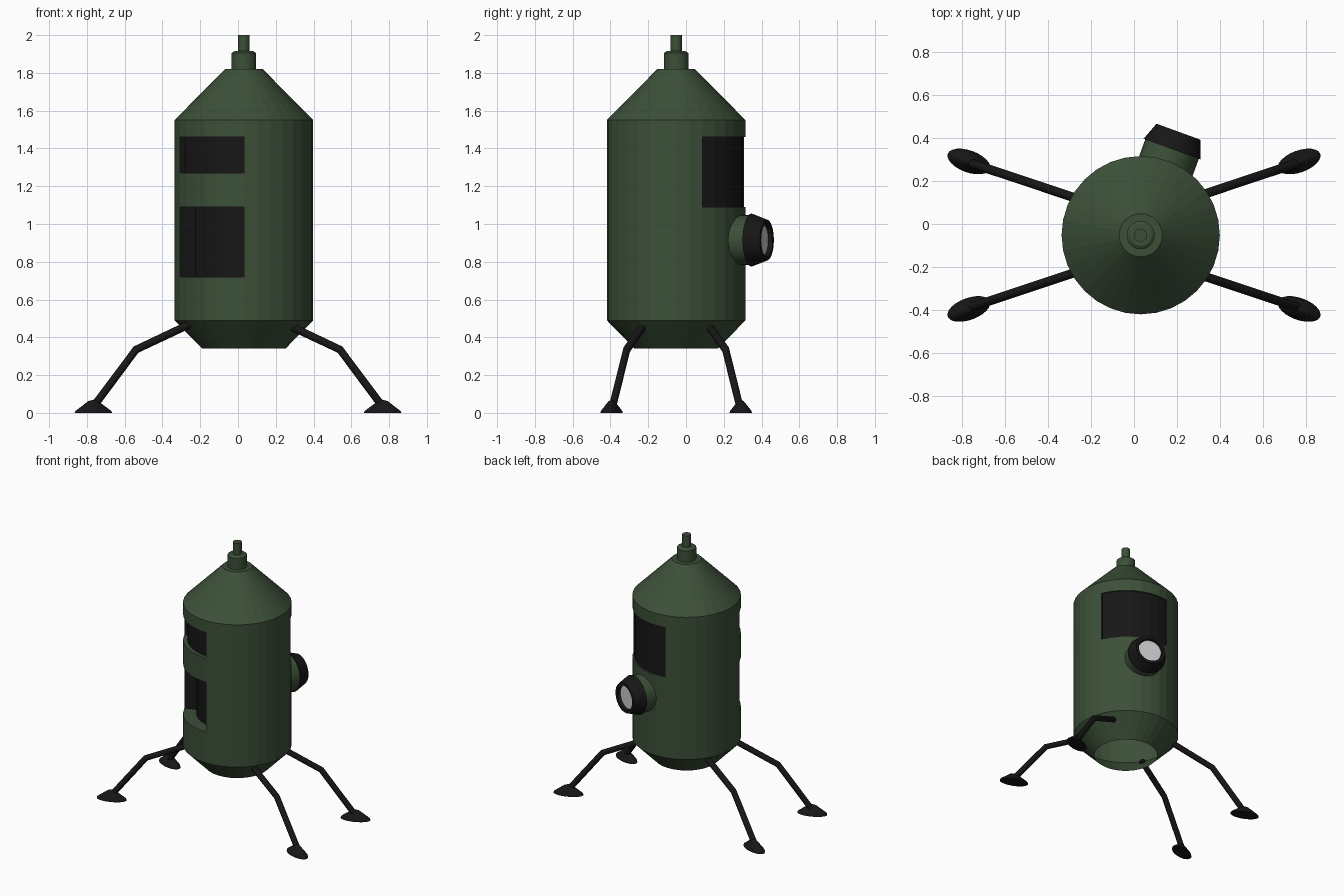
import bpy, bmesh, math
from mathutils import Matrix, Vector

if "Cube" in bpy.data.objects:
    bpy.data.objects.remove(bpy.data.objects["Cube"])

CX, CY, R, N = 0.031, -0.052, 0.367, 32


def material(name, rgb):
    m = bpy.data.materials.new(name)
    m.diffuse_color = (*rgb, 1)
    m.use_nodes = True
    m.node_tree.nodes["Principled BSDF"].inputs["Base Color"].default_value = m.diffuse_color
    return m


GREEN = material("dark_green", (0.045, 0.08, 0.04))
BLACK = material("black", (0.009, 0.008, 0.008))


def finish(bm, name, mats, smooth=None):
    bmesh.ops.remove_doubles(bm, verts=bm.verts, dist=0.0002)
    bmesh.ops.recalc_face_normals(bm, faces=bm.faces)
    me = bpy.data.meshes.new(name)
    bm.to_mesh(me)
    bm.free()
    ob = bpy.data.objects.new(name, me)
    bpy.context.collection.objects.link(ob)
    for m in mats:
        me.materials.append(m)
    if smooth:
        bpy.ops.object.select_all(action='DESELECT')
        ob.select_set(True)
        bpy.context.view_layer.objects.active = ob
        bpy.ops.object.shade_smooth_by_angle(angle=math.radians(smooth))
    return ob


def quad(bm, pts, mat=0):
    bm.faces.new([bm.verts.new(p) for p in pts]).material_index = mat


def polar(r, k, z, n=N):
    a = 2 * math.pi * k / n
    return Vector((r * math.cos(a), r * math.sin(a), z))


def lathe(profile, n=N):
    bm = bmesh.new()
    for (r0, z0), (r1, z1) in zip(profile, profile[1:]):
        for k in range(n):
            pts = [polar(r0, k, z0, n), polar(r0, k + 1, z0, n),
                   polar(r1, k + 1, z1, n), polar(r1, k, z1, n)]
            if r0 == 0:
                pts.pop(0)
            elif r1 == 0:
                pts.pop()
            quad(bm, pts)
    return bm


# Hull: open-bottomed shell with dark recessed panels set into the wall
LEVELS = [0.49, 0.72, 1.09, 1.27, 1.46, 1.55]
RECESSES = [(18, 23, 1, 1, 0.09), (18, 23, 3, 3, 0.03), (2, 8, 2, 3, 0.012)]


def depth(k, row):
    for k0, k1, r0, r1, d in RECESSES:
        if k0 <= k % N <= k1 and r0 <= row <= r1:
            return d
    return 0


hull = lathe([(0.22, 0.34), (R, 0.49)])
for row, (z0, z1) in enumerate(zip(LEVELS, LEVELS[1:])):
    for k in range(N):
        d = depth(k, row)
        r = R - d
        quad(hull, [polar(r, k, z0), polar(r, k + 1, z0),
                    polar(r, k + 1, z1), polar(r, k, z1)], 1 if d else 0)
        side, above = R - depth(k + 1, row), R - depth(k, row + 1)
        if side != r:
            quad(hull, [polar(r, k + 1, z0), polar(side, k + 1, z0),
                        polar(side, k + 1, z1), polar(r, k + 1, z1)], 1)
        if above != r:
            quad(hull, [polar(r, k, z1), polar(r, k + 1, z1),
                        polar(above, k + 1, z1), polar(above, k, z1)])
# Conical roof on the same shell
roof = [(R, 1.55), (0.1, 1.82), (0.065, 1.82)]
for (r0, z0), (r1, z1) in zip(roof, roof[1:]):
    for k in range(N):
        quad(hull, [polar(r0, k, z0), polar(r0, k + 1, z0),
                    polar(r1, k + 1, z1), polar(r1, k, z1)])
finish(hull, "hull", [GREEN, BLACK]).location = (CX, CY, 0)

# Top fitting and short mast
cap = lathe([(0.065, 1.82), (0.065, 1.905), (0.05, 1.915), (0.03, 1.915),
             (0.03, 2.0), (0, 2.0)])
finish(cap, "top_fitting", [GREEN]).location = (CX, CY, 0)

# Porthole: collar, tapered rim and lens along one horizontal axis
AXIS = math.radians(70)
PORT = Matrix.Translation((CX, CY, 0.915)) @ Matrix.Rotation(AXIS, 4, 'Z') \
    @ Matrix.Rotation(math.pi / 2, 4, 'Y')
for name, prof, mats in [
        ("porthole_collar", [(0.132, 0.32), (0.132, 0.425)], [GREEN]),
        ("porthole_rim", [(0.132, 0.425), (0.14, 0.425), (0.108, 0.511),
                          (0.088, 0.511), (0.084, 0.488)], [BLACK]),
        ("porthole_lens", [(0.085, 0.488), (0, 0.488)], [])]:
    finish(lathe(prof), name, mats, 30).matrix_world = PORT

# Four bent legs with flattened oval feet
for sx, xname in ((-1, "left"), (1, "right")):
    for sy, yname in ((-1, "front"), (1, "back")):
        cu = bpy.data.curves.new("leg", 'CURVE')
        cu.dimensions = '3D'
        cu.bevel_depth = 0.021
        cu.bevel_resolution = 2
        cu.use_fill_caps = True
        sp = cu.splines.new('POLY')
        path = [(0.25, 0.165, 0.472), (0.54, 0.262, 0.335), (0.76, 0.335, 0.04)]
        sp.points.add(len(path) - 1)
        for p, (x, y, z) in zip(sp.points, path):
            p.co = (sx * x, CY + sy * y, z, 1)
        leg = bpy.data.objects.new(f"{yname}_{xname}_leg", cu)
        bpy.context.collection.objects.link(leg)
        cu.materials.append(BLACK)
        bpy.ops.object.select_all(action='DESELECT')
        leg.select_set(True)
        bpy.context.view_layer.objects.active = leg
        bpy.ops.object.convert(target='MESH')

        foot = lathe([(0, 0), (0.104, 0), (0.1, 0.01), (0.028, 0.062), (0, 0.07)], 24)
        bmesh.ops.scale(foot, vec=(1, 0.49, 1), verts=foot.verts)
        ob = finish(foot, f"{yname}_{xname}_foot", [BLACK], 30)
        ob.location = (sx * 0.766, CY + sy * 0.342, 0)
        ob.rotation_euler.z = sx * sy * math.radians(20)
